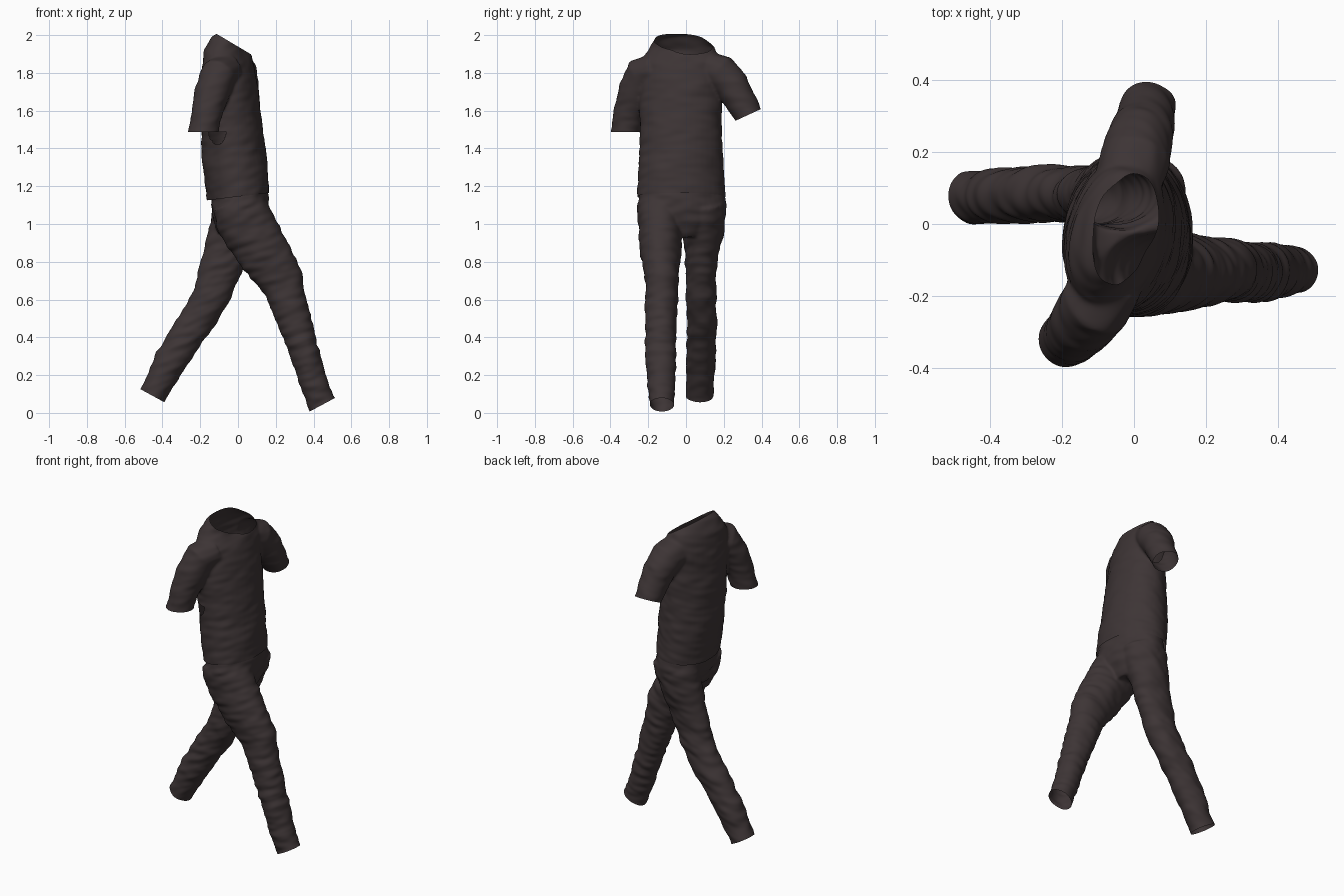
import bpy, bmesh, math
from mathutils import Vector, noise

def material(name, rgb):
    m = bpy.data.materials.new(name)
    m.diffuse_color = (*rgb, 1)
    return m

BROWN = material("dark brown cloth", (0.047, 0.035, 0.036))
OLIVE = material("olive cloth", (0.085, 0.066, 0.023))

def tube(bm, points, n=40):
    """Closed loft; each point is x, y, z, depth radius, side radius, yaw of the side axis."""
    cs = [Vector(p[:3]) for p in points]
    rings = []
    for i, p in enumerate(points):
        t = (cs[min(i + 1, len(cs) - 1)] - cs[max(i - 1, 0)]).normalized()
        yaw = math.radians(p[5])
        side = Vector((math.sin(yaw), math.cos(yaw), 0))
        side = (side - t * side.dot(t)).normalized()
        front = side.cross(t)
        ring = []
        for k in range(n):
            a = 2 * math.pi * k / n
            ring.append(bm.verts.new(cs[i] + front * (p[3] * math.cos(a)) + side * (p[4] * math.sin(a))))
        rings.append(ring)
    for r, s in zip(rings, rings[1:]):
        for k in range(n):
            bm.faces.new((r[k], r[(k + 1) % n], s[(k + 1) % n], s[k]))
    bm.faces.new(rings[0])
    bm.faces.new(rings[-1])

def near(c, p, q):
    d = q - p
    t = max(0, min(1, (c - p).dot(d) / max(d.length_squared, 1e-9)))
    return (c - p - d * t).length

def garment(name, tubes, cuts, patches, fold):
    """Fuse tubes, open the ends with local plane cuts, add folds and camouflage."""
    bm = bmesh.new()
    for t in tubes:
        tube(bm, t)
    bmesh.ops.recalc_face_normals(bm, faces=bm.faces)
    me = bpy.data.meshes.new(name)
    bm.to_mesh(me)
    bm.free()
    ob = bpy.data.objects.new(name, me)
    bpy.context.collection.objects.link(ob)
    bpy.context.view_layer.objects.active = ob
    ob.select_set(True)
    rm = ob.modifiers.new("fuse", 'REMESH')
    rm.mode = 'VOXEL'
    rm.voxel_size = 0.0075
    sm = ob.modifiers.new("soften", 'SMOOTH')
    sm.iterations = 10
    sm.factor = 0.5
    for m in (rm.name, sm.name):
        bpy.ops.object.modifier_apply(modifier=m)
    me = ob.data

    bm = bmesh.new()
    bm.from_mesh(me)
    bm.normal_update()
    # cloth folds
    moves = []
    for v in bm.verts:
        c = v.co
        d = 0.006 * noise.noise(Vector((c.x * 7, c.y * 7, c.z * 9)))
        d += fold * noise.noise(Vector((c.x * 10 + c.z * 6, c.y * 10, c.z * 26 - c.x * 10)))
        moves.append(v.normal * d)
    for v, d in zip(bm.verts, moves):
        v.co += d
    # openings
    for centre, normal, radius in cuts:
        c = Vector(centre)
        faces = [f for f in bm.faces if (f.calc_center_median() - c).length < radius]
        verts = {v for f in faces for v in f.verts}
        edges = {e for f in faces for e in f.edges}
        bmesh.ops.bisect_plane(bm, geom=list(verts) + list(edges) + faces, dist=1e-5,
                               plane_co=c, plane_no=Vector(normal), clear_outer=True)
    # camouflage patches: wobbly capsules
    caps = [(Vector(p[:3]), Vector(p[3:6]), p[6]) for p in patches]
    for f in bm.faces:
        c = f.calc_center_median()
        w = 0.022 * noise.noise(c * 11) + 0.008 * noise.noise(c * 30)
        f.material_index = int(any(near(c, p, q) + w < r for p, q, r in caps))
        f.smooth = True
    bm.to_mesh(me)
    bm.free()
    me.materials.clear()
    me.materials.append(BROWN)
    me.materials.append(OLIVE)
    ob.select_set(False)
    return ob

# ---- shirt
torso = [(0, -.025, 1.05, .16, .225, -5), (0, -.025, 1.16, .167, .236, -5),
         (-.02, -.025, 1.34, .172, .224, 0), (-.035, -.028, 1.55, .16, .217, 8),
         (-.045, -.03, 1.74, .145, .218, 14), (-.055, -.03, 1.85, .128, .22, 15),
         (-.062, -.035, 1.92, .107, .19, 15), (-.053, -.045, 1.965, .09, .14, 12),
         (-.036, -.05, 1.995, .07, .112, 12), (-.03, -.05, 2.07, .068, .108, 12)]

def sleeve(pts):
    return [(x, y, z, r, r, 90) for x, y, z, r in pts]

right_sleeve = sleeve([(-.06, -.15, 1.82, .09), (-.105, -.225, 1.79, .099), (-.135, -.265, 1.70, .092),
                       (-.165, -.3, 1.6, .082), (-.185, -.318, 1.49, .078), (-.198, -.328, 1.42, .078)])
left_sleeve = sleeve([(-.02, .1, 1.83, .09), (.005, .185, 1.80, .099), (.02, .245, 1.73, .092),
                      (.03, .285, 1.66, .082), (.04, .328, 1.575, .077), (.053, .358, 1.50, .075)])
shirt_cuts = [((0, 0, 1.145), (.12, 0, -1), 0.4),
              ((-.035, -.05, 1.96), (.51, 0, .86), 0.2),
              ((-.185, -.318, 1.487), (0, 0, -1), 0.135),
              ((.04, .328, 1.577), (0, .42, -.91), 0.14)]
shirt_patches = [
    (.05, -.12, 1.93, .1, -.12, 1.65, .055), (.1, -.12, 1.65, .12, -.2, 1.3, .06),
    (.12, -.2, 1.3, .12, -.25, 1.15, .07), (.12, .15, 1.5, .16, .04, 1.17, .07),
    (.05, .19, 1.88, .1, .25, 1.72, .055), (.09, .34, 1.58, .08, .35, 1.57, .035),
    (-.14, -.24, 1.88, -.08, -.28, 1.86, .055), (-.17, -.2, 1.4, -.13, -.22, 1.26, .06),
    (-.08, -.24, 1.5, 0, -.24, 1.49, .04), (-.2, .05, 1.85, -.2, .04, 1.5, .055),
    (-.2, .04, 1.5, -.18, .02, 1.15, .06), (-.17, .05, 1.85, -.06, .22, 1.85, .05),
    (-.2, -.12, 1.75, -.19, -.15, 1.6, .06), (-.06, .2, 1.35, -.08, .2, 1.25, .05)]
garment("shirt", [torso, right_sleeve, left_sleeve], shirt_cuts, shirt_patches, 0.004)

# ---- trousers
pelvis = [(.01, -.022, 1.26, .14, .205, -5), (.01, -.022, 1.18, .148, .222, -5),
          (.012, -.022, 1.1, .152, .24, -5), (.01, -.022, 1.02, .142, .225, -5),
          (0, -.02, .94, .11, .15, 0)]
front_leg = [(-.01, -.135, 1.12, .13, .115, 0), (.02, -.137, 1.05, .148, .124, 0),
             (.08, -.137, .94, .146, .115, 0), (.145, -.135, .832, .139, .104, 0),
             (.232, -.128, .695, .117, .09, 0), (.273, -.13, .56, .095, .086, 0),
             (.342, -.133, .357, .081, .085, 0), (.408, -.13, .135, .07, .072, 0),
             (.45, -.128, .045, .075, .065, 0), (.48, -.128, -.02, .076, .065, 0)]
rear_leg = [(.02, .09, 1.12, .13, .115, 0), (0, .092, 1.05, .138, .118, 0),
            (-.035, .09, .94, .128, .104, 0), (-.075, .082, .81, .115, .086, 0),
            (-.14, .079, .62, .1, .08, 0), (-.225, .084, .475, .093, .081, 0),
            (-.3, .082, .37, .09, .08, 0), (-.365, .077, .26, .084, .076, 0),
            (-.455, .073, .092, .07, .074, 0), (-.488, .073, .03, .07, .074, 0)]
trouser_cuts = [((.45, -.128, .045), (.47, 0, -.88), 0.17),
                ((-.455, .073, .092), (-.48, 0, -.88), 0.17),
                ((.01, -.02, 1.22), (0, 0, 1), 0.35)]
trouser_patches = [
    (-.03, -.25, 1.1, .14, -.24, 1.0, .07), (.14, -.24, 1.0, .25, -.22, .82, .06),
    (.38, -.13, .62, .42, -.14, .36, .055), (.34, -.21, .45, .37, -.21, .25, .035),
    (.08, .17, .99, .1, .17, .96, .05), (.03, .1, .75, -.03, .06, .72, .065),
    (-.14, .02, .92, -.19, .03, .72, .05), (-.25, 0, .45, -.24, 0, .41, .03),
    (-.36, .08, .5, -.42, .06, .36, .06), (-.13, -.2, 1.05, -.13, -.19, 1.03, .05),
    (.02, -.2, .85, .04, -.2, .82, .04), (-.4, .14, .35, -.42, .14, .32, .04),
    (-.40, .08, .08, -.41, .06, .06, .035), (.45, -.12, .04, .48, -.12, .06, .045)]
garment("trousers", [pelvis, front_leg, rear_leg], trouser_cuts, trouser_patches, 0.007)
